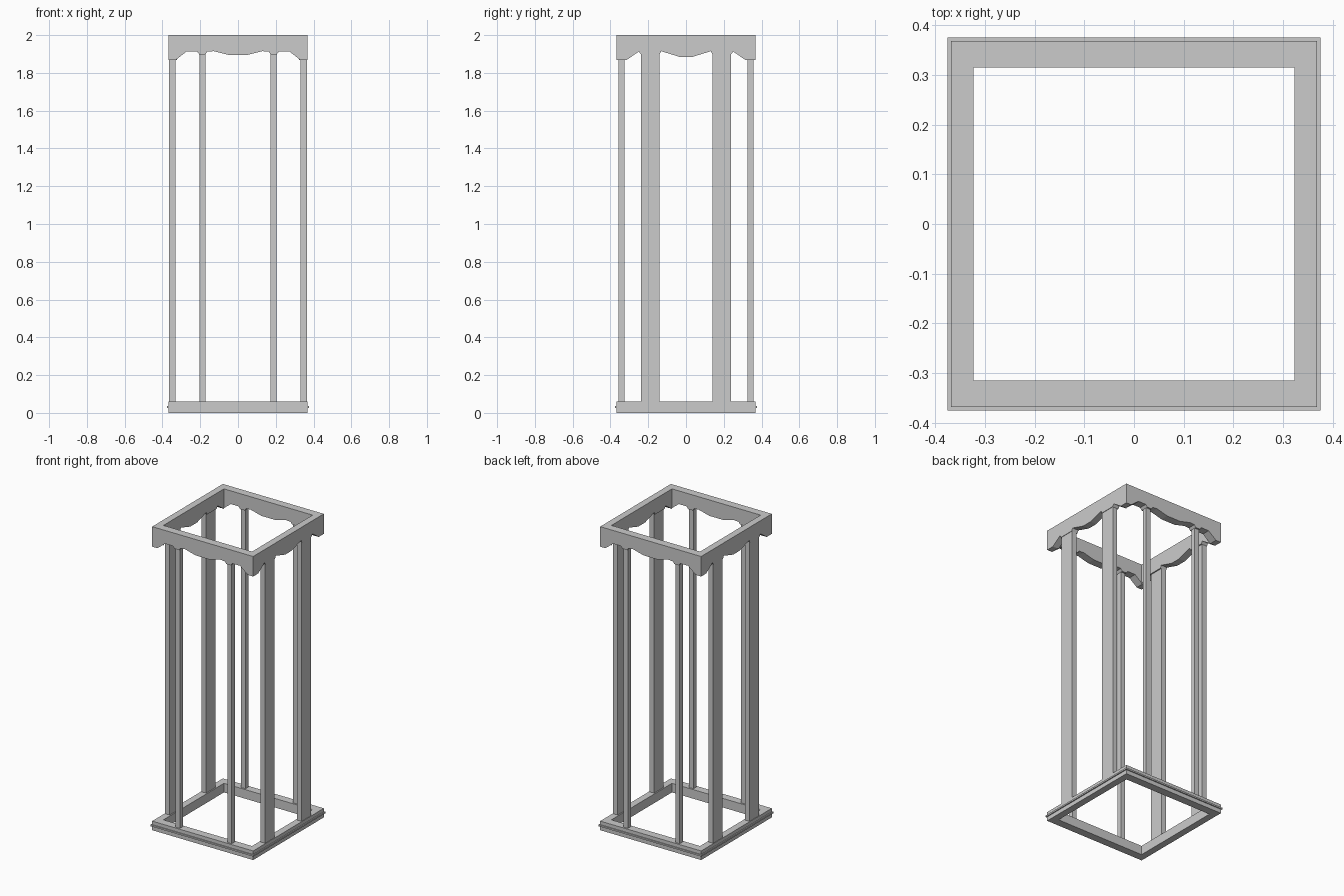
import bpy, bmesh

if "Cube" in bpy.data.objects:
    bpy.data.objects.remove(bpy.data.objects["Cube"])

OX, OY = 0.368, 0.368      # outer half sizes
IX, IY = 0.323, 0.315      # inner half sizes
LIP = 0.375
TOP, BASE_TOP = 2.0, 0.06


def finish(name, bm):
    bmesh.ops.recalc_face_normals(bm, faces=bm.faces)
    me = bpy.data.meshes.new(name)
    bm.to_mesh(me)
    bm.free()
    ob = bpy.data.objects.new(name, me)
    bpy.context.collection.objects.link(ob)
    return ob


def ring(name, section):
    """Sweep a closed (half x, half y, z) section round a rectangle."""
    bm = bmesh.new()
    loops = [[bm.verts.new((sx * hx, sy * hy, z)) for hx, hy, z in section]
             for sx, sy in ((1, 1), (-1, 1), (-1, -1), (1, -1))]
    n = len(section)
    for c in range(4):
        a, b = loops[c], loops[(c + 1) % 4]
        for i in range(n):
            j = (i + 1) % n
            bm.faces.new((a[i], b[i], b[j], a[j]))
    return finish(name, bm)


def apron(name, half, place):
    """Board with a scalloped lower edge; half lists (u, z) from end to middle."""
    outline = [(-u, z) for u, z in half] + [(u, z) for u, z in reversed(half)]
    end = half[0][0]
    outline += [(end, TOP), (-end, TOP)]
    bm = bmesh.new()
    face = bm.faces.new([bm.verts.new(place(u, 0, z)) for u, z in outline])
    out = bmesh.ops.extrude_face_region(bm, geom=[face])
    step = place(0, 1, 0) - place(0, 0, 0)
    bmesh.ops.translate(bm, vec=step,
                        verts=[v for v in out["geom"] if isinstance(v, bmesh.types.BMVert)])
    return finish(name, bm)


def box(name, x0, x1, y0, y1, z0, z1):
    bm = bmesh.new()
    bmesh.ops.create_cube(bm, size=1)
    for v in bm.verts:
        v.co = (x1 if v.co.x > 0 else x0, y1 if v.co.y > 0 else y0, z1 if v.co.z > 0 else z0)
    return finish(name, bm)


from mathutils import Vector

# Base frame with a thin projecting lip
ring("base_frame", [(OX, OY, 0), (OX, OY, 0.027), (LIP, LIP, 0.027), (LIP, LIP, 0.037),
                    (OX, OY, 0.037), (OX, OY, BASE_TOP), (IX, IY, BASE_TOP), (IX, IY, 0)])

# Scalloped top boards, with small trapezoid blocks over the posts
front_edge = [(OX, 1.868), (0.33, 1.868), (0.273, 1.913), (0.216, 1.913), (0.205, 1.898),
              (0.173, 1.898), (0.162, 1.913), (0.128, 1.915), (0.05, 1.895)]
side_edge = [(IY, 1.868), (0.25, 1.913), (0.238, 1.898),
             (0.14, 1.898), (0.132, 1.915), (0.035, 1.885)]
for s, fb, lr in ((-1, "front", "left"), (1, "back", "right")):
    apron(fb + "_apron", front_edge,
          lambda u, t, z: Vector((u, s * (OY + t * (IY - OY)), z)))
    apron(lr + "_apron", side_edge,
          lambda u, t, z: Vector((s * (OX + t * (IX - OX)), u, z)))

# Slim posts front and back, broad posts left and right
for s, fb, lr in ((-1, "front", "left"), (1, "back", "right")):
    for k in (-1, 1):
        x, y = k * 0.189, s * 0.342
        box(fb + "_post", x - 0.016, x + 0.016, y - 0.016, y + 0.016, BASE_TOP, 1.898)
        x, y = s * 0.348, k * 0.189
        box(lr + "_post", x - 0.017, x + 0.017, y - 0.049, y + 0.049, BASE_TOP, 1.898)
